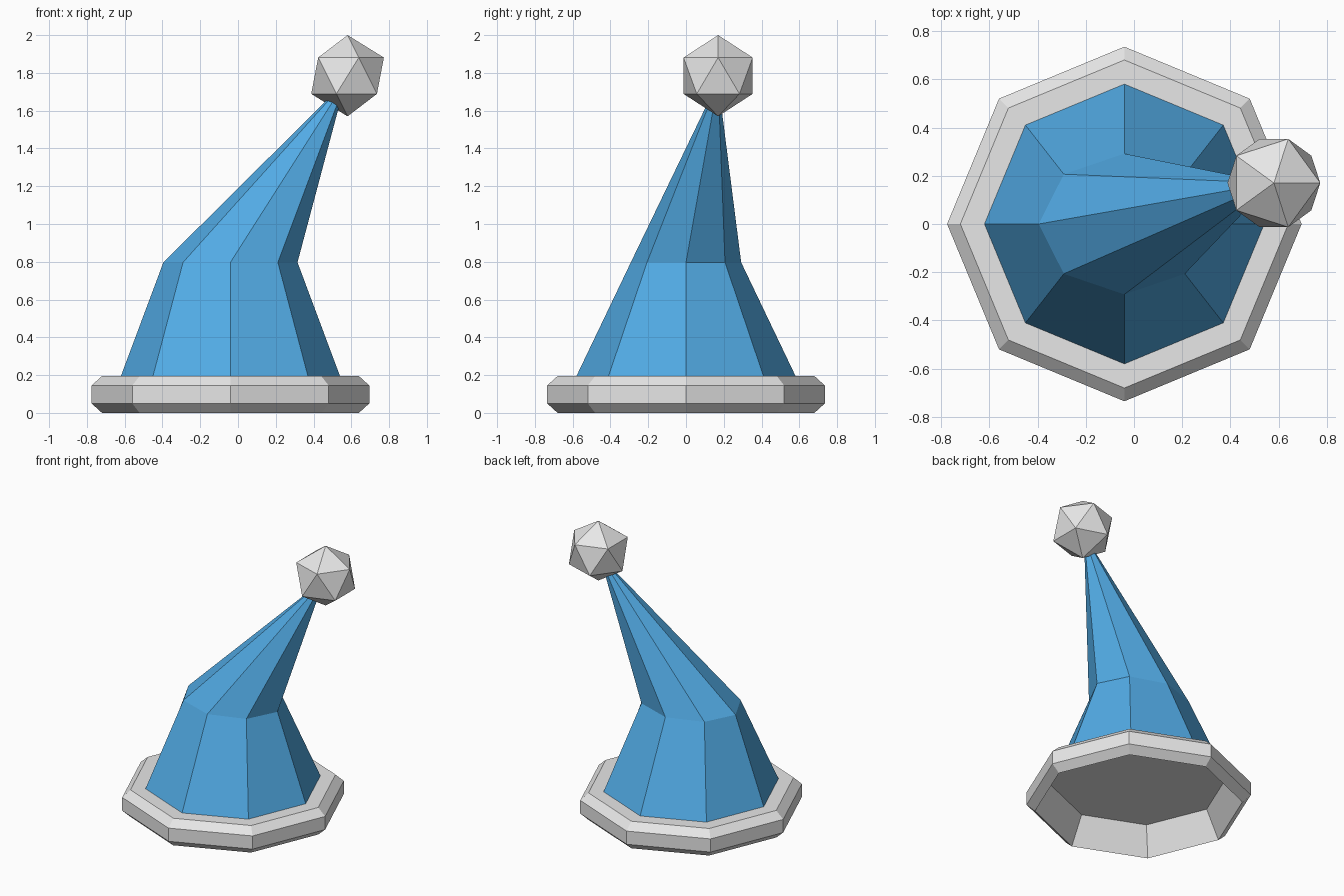
import bpy, bmesh, math

if "Cube" in bpy.data.objects:
    bpy.data.objects.remove(bpy.data.objects["Cube"])


def material(name, rgb):
    m = bpy.data.materials.new(name)
    m.diffuse_color = (*rgb, 1.0)
    m.use_nodes = True
    m.node_tree.nodes["Principled BSDF"].inputs["Base Color"].default_value = m.diffuse_color
    return m


white = material("soft white", (0.8, 0.8, 0.8))
blue = material("sky blue", (0.085, 0.41, 0.79))

SIDES = 8
CX = -0.04


def add_object(name, bm, mat):
    bmesh.ops.recalc_face_normals(bm, faces=bm.faces)
    mesh = bpy.data.meshes.new(name)
    bm.to_mesh(mesh)
    bm.free()
    mesh.materials.append(mat)
    ob = bpy.data.objects.new(name, mesh)
    bpy.context.collection.objects.link(ob)
    return ob


def ring(bm, rx, ry, z):
    angles = [2 * math.pi * i / SIDES for i in range(SIDES)]
    return [bm.verts.new((CX + rx * math.cos(a), ry * math.sin(a), z)) for a in angles]


def bridge(bm, a, b):
    for i in range(SIDES):
        j = (i + 1) % SIDES
        bm.faces.new((a[i], a[j], b[j], b[i]))


# Brim: bevelled octagonal band, hollow underneath up to a flat ceiling
bm = bmesh.new()
profile = [(0.58, 0.195), (0.68, 0.0), (0.735, 0.05), (0.735, 0.145), (0.68, 0.195)]
rings = [ring(bm, r, r, z) for r, z in profile]
for a, b in zip(rings, rings[1:] + rings[:1]):
    bridge(bm, a, b)
bm.faces.new(rings[0])
brim = add_object("brim", bm, white)
# the ceiling must face down
for p in brim.data.polygons:
    if len(p.vertices) == SIDES and p.normal.z > 0:
        p.flip()

# Cap: tapered lower section, then a bent point leaning to the right and back
bm = bmesh.new()
base = ring(bm, 0.58, 0.58, 0.195)
middle = ring(bm, 0.355, 0.292, 0.797)
bridge(bm, base, middle)
tip = bm.verts.new((0.57, 0.17, 1.755))
for i in range(SIDES):
    bm.faces.new((middle[i], middle[(i + 1) % SIDES], tip))
add_object("cap", bm, blue)

# Bobble: icosahedron on the tip
bpy.ops.mesh.primitive_ico_sphere_add(subdivisions=1, radius=0.215, location=(0.58, 0.17, 1.785))
bobble = bpy.context.object
bobble.name = "bobble"
bobble.data.materials.append(white)
